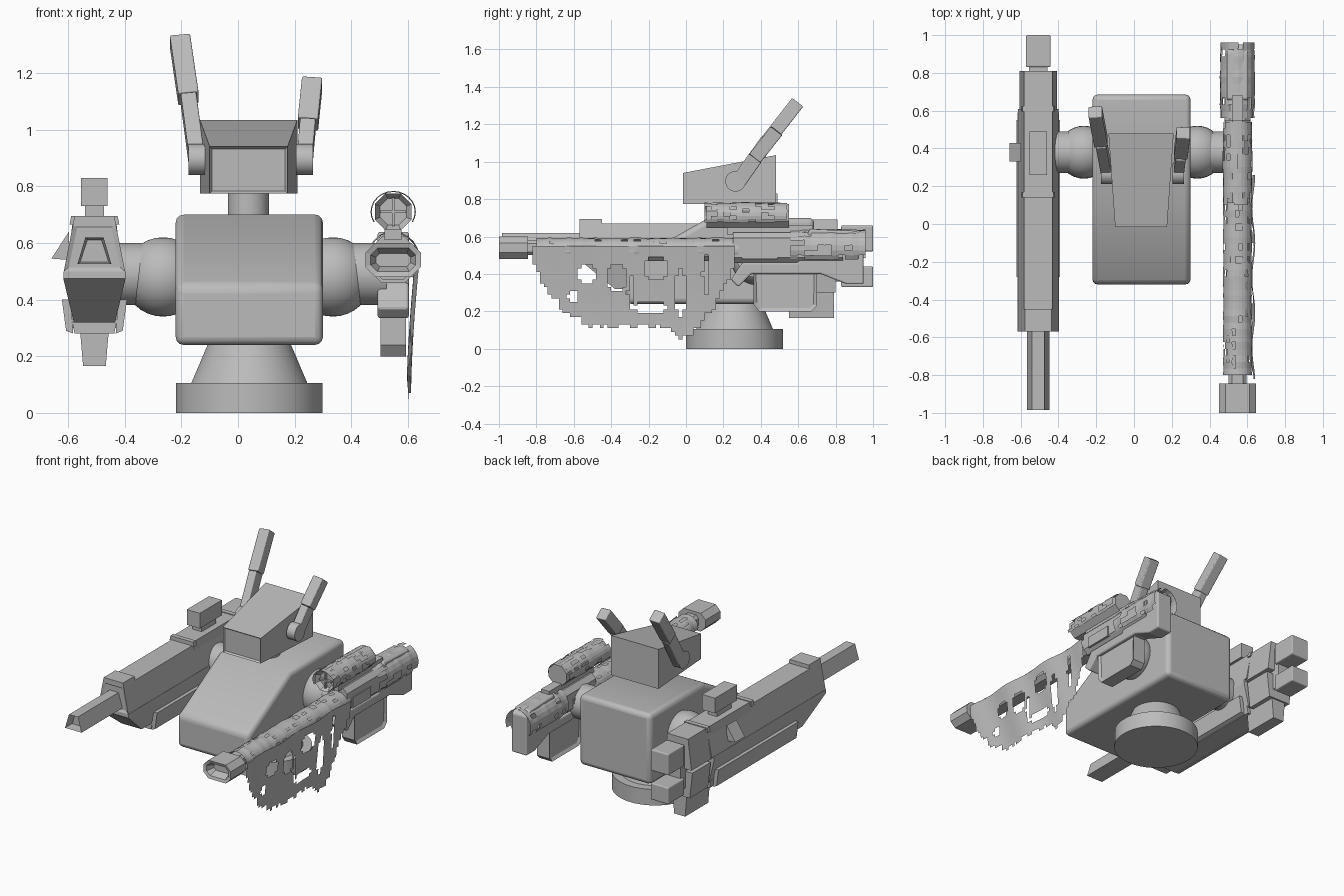
import bpy, bmesh, math, random
from mathutils import Vector, Matrix

if "Cube" in bpy.data.objects:
    bpy.data.objects.remove(bpy.data.objects["Cube"])

random.seed(4)
grey = bpy.data.materials.new("plain grey")
grey.diffuse_color = (0.5, 0.5, 0.5, 1)
grey.use_nodes = True
grey.node_tree.nodes["Principled BSDF"].inputs["Base Color"].default_value = grey.diffuse_color


def finish(name, bm, smooth=False, bevel=0, normals=True):
    if normals:
        bmesh.ops.recalc_face_normals(bm, faces=bm.faces[:])
    me = bpy.data.meshes.new(name)
    bm.to_mesh(me)
    bm.free()
    me.materials.append(grey)
    ob = bpy.data.objects.new(name, me)
    bpy.context.collection.objects.link(ob)
    if bevel:
        m = ob.modifiers.new("bevel", 'BEVEL')
        m.width, m.segments, m.limit_method = bevel, 3, 'ANGLE'
    if smooth:
        bpy.ops.object.select_all(action='DESELECT')
        ob.select_set(True)
        bpy.context.view_layer.objects.active = ob
        bpy.ops.object.shade_smooth_by_angle(angle=math.radians(32))
    return ob


def prism(name, pts, a, b, axis='x', inset=None, **kw):
    """Extrude a profile along x (pts = y,z) or y (pts = x,z); inset = (width, depth, direction)."""
    bm = bmesh.new()
    place = (lambda p, t: (t, p[0], p[1])) if axis == 'x' else (lambda p, t: (p[0], t, p[1]))
    r0 = [bm.verts.new(place(p, a)) for p in pts]
    r1 = [bm.verts.new(place(p, b)) for p in pts]
    bm.faces.new(r0)
    bm.faces.new(r1[::-1])
    for i in range(len(pts)):
        j = (i + 1) % len(pts)
        bm.faces.new((r0[i], r0[j], r1[j], r1[i]))
    if inset:
        bmesh.ops.recalc_face_normals(bm, faces=bm.faces[:])
        for w, d, n in inset:
            f = max(bm.faces, key=lambda f: f.normal.dot(Vector(n)) + 0.001 * f.calc_center_median().dot(Vector(n)) - 0.01 * (f.calc_area() < 1e-4))
            bmesh.ops.inset_individual(bm, faces=[f], thickness=w, depth=d)
    return finish(name, bm, **kw)


def box(name, x0, x1, y0, y1, z0, z1, **kw):
    return prism(name, [(y0, z0), (y1, z0), (y1, z1), (y0, z1)], x0, x1, **kw)


def cone(name, r1, r2, depth, loc, axis='z', n=24, smooth=True):
    bm = bmesh.new()
    rot = {'z': Matrix(), 'x': Matrix.Rotation(math.pi / 2, 4, 'Y'), 'y': Matrix.Rotation(math.pi / 2, 4, 'X')}[axis]
    spin = Matrix.Rotation(math.pi / n, 4, 'Z')
    bmesh.ops.create_cone(bm, cap_ends=True, segments=n, radius1=r1, radius2=r2, depth=depth,
                          matrix=Matrix.Translation(loc) @ rot @ spin)
    return finish(name, bm, smooth)


def octagon(cx, cz, hw, hz, c):
    return [(cx - hw, cz - hz + c), (cx - hw + c, cz - hz), (cx + hw - c, cz - hz), (cx + hw, cz - hz + c),
            (cx + hw, cz + hz - c), (cx + hw - c, cz + hz), (cx - hw + c, cz + hz), (cx - hw, cz + hz - c)]


def bar(name, p, q, w, t):
    p, q = Vector(p), Vector(q)
    z = (q - p).normalized()
    y = z.cross(Vector((1, 0, 0))).normalized()
    x = y.cross(z)
    m = Matrix((x * w, y * t, q - p)).transposed().to_4x4()
    m.translation = (p + q) / 2
    bm = bmesh.new()
    bmesh.ops.create_cube(bm, size=1, matrix=m)
    return finish(name, bm, bevel=0.006)


# base, body and neck
cone("base_disc", 0.26, 0.26, 0.105, (0.04, 0.26, 0.0525), n=32)
cone("base_cone", 0.207, 0.145, 0.145, (0.04, 0.26, 0.175), n=32)
prism("body", [(-0.32, 0.24), (0.685, 0.24), (0.685, 0.70), (0.12, 0.70), (-0.32, 0.45)],
      -0.22, 0.30, smooth=True, bevel=0.028)
cone("neck", 0.073, 0.073, 0.1, (0.037, 0.26, 0.74))

# head: flares toward the back, recessed face panel
bm = bmesh.new()
rows = [(-0.015, -0.10, 0.175, 0.94), (0.48, -0.135, 0.21, 1.035)]
v = [[bm.verts.new(c) for c in ((x0, y, 0.775), (x1, y, 0.775), (x1, y, zt), (x0, y, zt))] for y, x0, x1, zt in rows]
front = bm.faces.new(v[0])
bm.faces.new(v[1])
for i in range(4):
    j = (i + 1) % 4
    bm.faces.new((v[0][i], v[0][j], v[1][j], v[1][i]))
bmesh.ops.recalc_face_normals(bm, faces=bm.faces[:])
bmesh.ops.inset_individual(bm, faces=[front], thickness=0.012, depth=-0.012)
finish("head", bm)

# antennae ears, two segments each
for side, a, b, c in (("left", (-0.145, 0.275, 0.885), (-0.175, 0.435, 1.11), (-0.205, 0.595, 1.315)),
                      ("right", (0.235, 0.275, 0.885), (0.247, 0.37, 1.02), (0.262, 0.485, 1.165))):
    bar(side + "_ear_lower", a, b, 0.055, 0.08)
    bar(side + "_ear_upper", b, c, 0.072, 0.075)
    cone(side + "_ear_pivot", 0.055, 0.055, 0.06, (a[0], 0.265, 0.895), 'x')

# shoulders
for side, x, x2 in (("left", -0.265, -0.385), ("right", 0.335, 0.455)):
    bm = bmesh.new()
    bmesh.ops.create_uvsphere(bm, u_segments=32, v_segments=16, radius=0.14,
                              matrix=Matrix.Translation((x, 0.38, 0.48)))
    finish(side + "_shoulder", bm, True)
    cone(side + "_arm_stub", 0.11, 0.11, 0.14, (x2, 0.38, 0.49), 'x')

# left cannon
cx = -0.507
def trap(zt, wt, zb, wb):
    return [(cx - wb, zb), (cx + wb, zb), (cx + wt, zt), (cx - wt, zt)]
prism("cannon_barrel", trap(0.62, 0.032, 0.525, 0.06), -0.985, -0.5, 'y', inset=[(0.012, -0.06, (0, -1, 0))])
prism("cannon_upper", trap(0.67, 0.075, 0.50, 0.108), -0.57, 0.61, 'y', inset=[(0.022, -0.008, (0, -1, 0))])
prism("cannon_front_cap", trap(0.695, 0.07, 0.66, 0.077), -0.57, -0.45, 'y')
prism("cannon_rear_upper", trap(0.69, 0.075, 0.49, 0.10), 0.15, 0.81, 'y')
# lower hull narrows downward, with a slanted nose
bm = bmesh.new()
loops = []
for z, w, y0 in ((0.50, 0.110, -0.57), (0.475, 0.110, -0.57), (0.32, 0.073, -0.38)):
    loops.append([bm.verts.new(c) for c in ((cx - w, y0, z), (cx + w, y0, z), (cx + w, 0.59, z), (cx - w, 0.59, z))])
for l0, l1 in zip(loops, loops[1:]):
    for i in range(4):
        j = (i + 1) % 4
        bm.faces.new((l0[i], l0[j], l1[j], l1[i]))
bm.faces.new(loops[0])
bm.faces.new(loops[-1])
finish("cannon_lower", bm)
for s in (-1, 1):
    prism("cannon_side_rail", [(cx + s * 0.075, 0.28), (cx + s * 0.10, 0.29), (cx + s * 0.115, 0.40), (cx + s * 0.085, 0.40)],
          -0.28, 0.55, 'y')
prism("cannon_keel", trap(0.33, 0.08, 0.28, 0.07), -0.28, 0.58, 'y')
for y in (0.155, 0.61):
    prism("cannon_band", trap(0.695, 0.082, 0.665, 0.088), y - 0.015, y + 0.015, 'y')
# rear blocks of the cannon
prism("cannon_rear_mid", trap(0.47, 0.10, 0.30, 0.08), 0.61, 0.80, 'y')
prism("cannon_foot", trap(0.40, 0.06, 0.165, 0.04), 0.55, 0.79, 'y')
box("cannon_end_top", cx - 0.065, cx + 0.065, 0.83, 1.0, 0.52, 0.66, bevel=0.008)
box("cannon_end_low", cx - 0.065, cx + 0.065, 0.83, 1.0, 0.33, 0.44, bevel=0.008)
box("cannon_end_link", cx - 0.05, cx + 0.05, 0.78, 0.85, 0.36, 0.64)
box("cannon_sight_post", cx - 0.033, cx + 0.033, 0.30, 0.45, 0.68, 0.74)
box("cannon_sight", cx - 0.047, cx + 0.047, 0.26, 0.49, 0.73, 0.83)
prism("cannon_side_fin", [(cx - 0.09, 0.64), (cx - 0.152, 0.545), (cx - 0.09, 0.54)], 0.33, 0.43, 'y')

# right rifle
gx = 0.548
prism("rifle_muzzle", octagon(gx, 0.54, 0.098, 0.06, 0.035), -1.0, -0.845, 'y',
      inset=[(0.02, -0.006, (0, -1, 0)), (0.02, -0.05, (0, -1, 0))])
prism("rifle_barrel", octagon(gx, 0.54, 0.048, 0.04, 0.018), -0.85, -0.7, 'y')
prism("rifle_handguard", octagon(gx, 0.525, 0.062, 0.055, 0.025), -0.77, 0.28, 'y')
prism("rifle_receiver", octagon(gx, 0.54, 0.07, 0.082, 0.03), 0.25, 0.84, 'y')
prism("rifle_frame", [(0.24, 0.37), (0.28, 0.33), (0.35, 0.40), (0.72, 0.40), (0.86, 0.345), (0.95, 0.345),
                      (0.95, 0.60), (0.91, 0.63), (0.66, 0.64), (0.60, 0.46), (0.30, 0.46)], gx - 0.055, gx + 0.055,
      bevel=0.01)
box("rifle_side_plate", gx - 0.076, gx + 0.076, 0.30, 0.49, 0.48, 0.55)
prism("rifle_magazine", [(0.36, 0.24), (0.39, 0.20), (0.67, 0.20), (0.70, 0.23), (0.70, 0.42), (0.36, 0.42)],
      gx - 0.045, gx + 0.045, inset=[(0.02, -0.012, (1, 0, 0)), (0.02, -0.012, (-1, 0, 0))])
box("rifle_top_rail", gx - 0.03, gx + 0.03, 0.22, 0.68, 0.61, 0.66)
for y in (0.22, 0.42):
    box("scope_mount", gx - 0.025, gx + 0.025, y, y + 0.07, 0.64, 0.69)
prism("scope", octagon(gx, 0.71, 0.065, 0.065, 0.038), 0.11, 0.55, 'y',
      inset=[(0.02, -0.03, (0, -1, 0)), (0.012, 0, (0, 1, 0))])
box("scope_crosshair_up", gx - 0.005, gx + 0.005, 0.12, 0.135, 0.66, 0.76)
box("scope_crosshair_flat", gx - 0.045, gx + 0.045, 0.12, 0.135, 0.705, 0.715)


# ragged camouflage wraps: tattered shells around the rifle
def wrap(name, cz, rx, rz, y0, y1, arc, keep):
    bm = bmesh.new()
    n, m = 16, round((y1 - y0) / 0.035)
    grid = []
    for i in range(m + 1):
        y = y0 + (y1 - y0) * i / m
        k = 1 + random.uniform(-0.03, 0.03)
        grid.append([bm.verts.new((gx + k * rx * math.cos(t), y, cz + k * rz * math.sin(t)))
                     for t in (math.radians(arc[0] + (arc[1] - arc[0]) * j / n) for j in range(n + 1))])
    for i in range(m):
        for j in range(n):
            if random.random() < keep:
                bm.faces.new((grid[i][j], grid[i][j + 1], grid[i + 1][j + 1], grid[i + 1][j]))
    finish(name, bm, normals=False)


wrap("scope_wrap", 0.71, 0.078, 0.072, 0.10, 0.54, (-30, 210), 0.8)
wrap("handguard_wrap", 0.525, 0.076, 0.068, -0.80, 0.28, (-20, 190), 0.93)
wrap("stock_wrap", 0.54, 0.092, 0.098, 0.56, 0.96, (-40, 215), 0.86)

# hanging torn cloth on the outer side
edge = [(-0.82, 0.45), (-0.76, 0.33), (-0.65, 0.2), (-0.52, 0.11), (-0.3, 0.13), (-0.1, 0.1),
        (0.02, 0.05), (0.15, 0.22), (0.27, 0.46)]
holes = [(-0.37, 0.38, 0.05, 0.08), (-0.16, 0.43, 0.06, 0.07), (-0.19, 0.22, 0.09, 0.03), (-0.03, 0.30, 0.03, 0.13),
         (-0.53, 0.40, 0.05, 0.05), (-0.29, 0.30, 0.02, 0.09), (-0.60, 0.28, 0.03, 0.04), (0.11, 0.40, 0.02, 0.11)]


def hem(y):
    for (a, za), (b, zb) in zip(edge, edge[1:]):
        if a <= y <= b:
            return za + (zb - za) * (y - a) / (b - a)
    return 1


bm = bmesh.new()
s, verts = 0.02, {}


def point(i, j):
    if (i, j) not in verts:
        y, z = -0.82 + i * s, 0.05 + j * s
        x = 0.604 + 0.03 * max(0, (z - 0.1) / 0.45) ** 1.5 + 0.008 * math.sin(y * 17 + z * 6)
        verts[i, j] = bm.verts.new((x, y, z))
    return verts[i, j]


for i in range(55):
    y = -0.82 + (i + 0.5) * s
    low = hem(y) + random.uniform(-0.015, 0.02)
    for j in range(25):
        z = 0.05 + (j + 0.5) * s
        if z > low and not any(((y - a) / p) ** 2 + ((z - b) / q) ** 2 < 1 for a, b, p, q in holes):
            bm.faces.new((point(i, j), point(i + 1, j), point(i + 1, j + 1), point(i, j + 1)))
finish("hanging_cloth", bm, normals=False)
